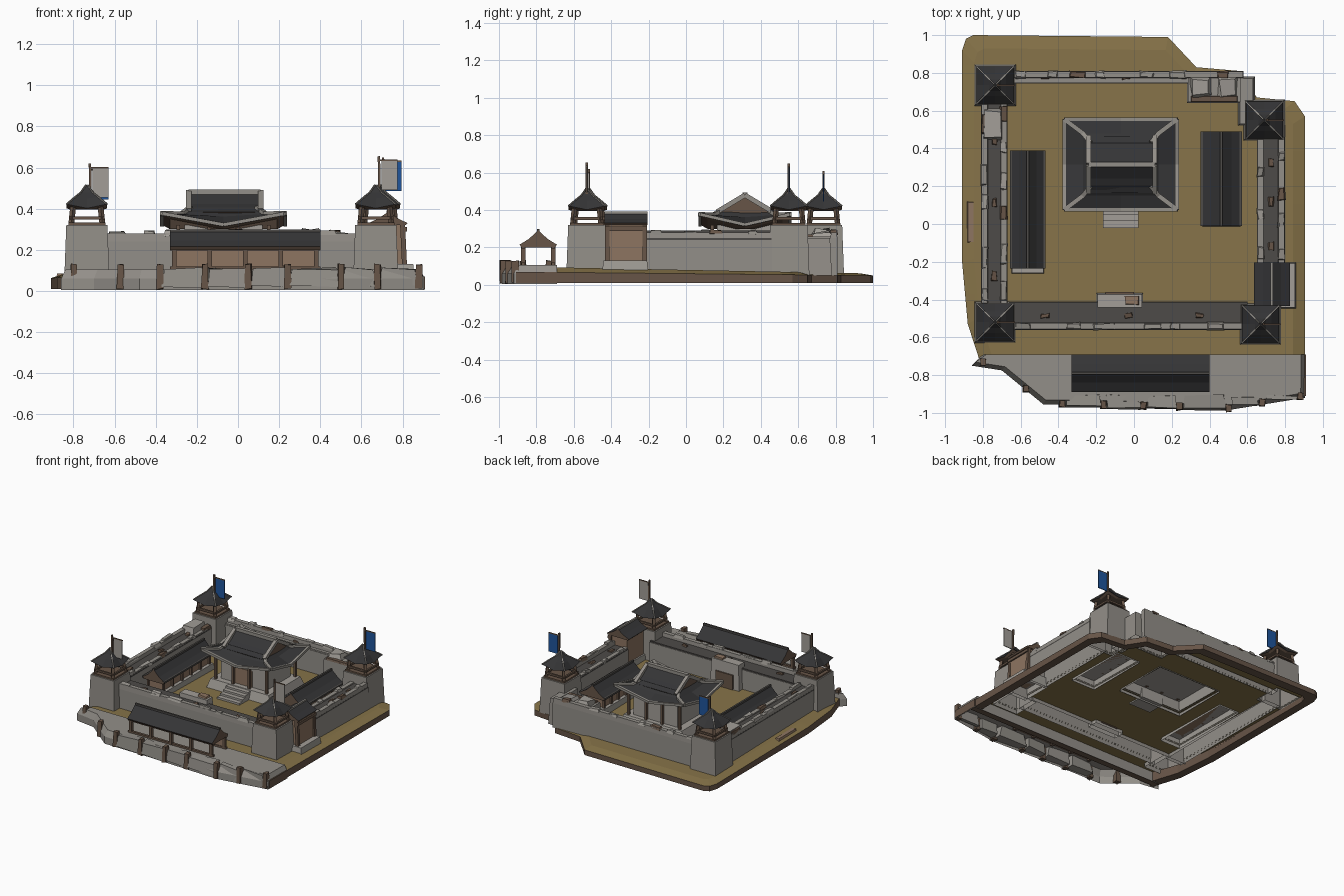
import bpy, bmesh, random
from mathutils import Vector, Matrix
random.seed(4)
if "Cube" in bpy.data.objects:
    bpy.data.objects.remove(bpy.data.objects["Cube"])
holes = []  # footprints of hollow masonry

def material(name, *rgb):
    m = bpy.data.materials.new(name)
    m.use_nodes = True
    m.diffuse_color = (*rgb, 1)
    m.node_tree.nodes["Principled BSDF"].inputs["Base Color"].default_value = (*rgb, 1)
    return m

STONE = material("grey stone", .29, .273, .247)
PALE = material("pale stone", .36, .34, .31)
TILE = material("dark roof tile", .035, .035, .037)
WALK = material("dark walkway", .075, .07, .065)
WOOD = material("brown timber", .135, .09, .063)
PANEL = material("tan panel", .27, .178, .12)
EARTH = material("ochre earth", .24, .172, .066)
BLUE = material("blue cloth", .014, .09, .33)

def finish(name, bm, *mats):
    bmesh.ops.recalc_face_normals(bm, faces=bm.faces)
    me = bpy.data.meshes.new(name)
    bm.to_mesh(me)
    bm.free()
    for m in mats:
        me.materials.append(m)
    bpy.context.collection.objects.link(bpy.data.objects.new(name, me))
    return me

def loft(loops, bands=None, cap=(0, 0)):
    """Join rings of points; bands gives a material slot per band, cap for the two ends."""
    bm = bmesh.new()
    rings = [[bm.verts.new(p) for p in loop] for loop in loops]
    n = len(rings[0])
    for k, (a, b) in enumerate(zip(rings, rings[1:])):
        for i in range(n):
            f = bm.faces.new((a[i], a[(i + 1) % n], b[(i + 1) % n], b[i]))
            f.material_index = bands[k] if bands else 0
    for ring, slot in zip((rings[0], rings[-1]), cap):
        if slot is not None:
            bm.faces.new(ring).material_index = slot
    return bm

def box(name, x0, x1, y0, y1, z0, z1, mat, taper=0, rough=0, hollow=False):
    bm = loft([[(x0 + t, y0 + t, z), (x1 - t, y0 + t, z), (x1 - t, y1 - t, z), (x0 + t, y1 - t, z)]
               for t, z in ((0, z0), (taper, z1))], cap=(None if hollow else 0, 0))
    for v in bm.verts:
        v.co += Vector([random.uniform(-rough, rough) for _ in range(3)])
    if hollow:
        s = taper * .05 / (z1 - z0) + .001
        holes.append((x0 + s, x1 - s, y0 + s, y1 - s))
    finish(name, bm, mat)

def beam(name, a, b, w, mat):
    a, b = Vector(a), Vector(b)
    bm = bmesh.new()
    turn = (b - a).to_track_quat('Z', 'Y').to_matrix().to_4x4()
    bmesh.ops.create_cube(bm, size=1, matrix=Matrix.Translation((a + b) / 2) @ turn
                          @ Matrix.Diagonal((w, w, (b - a).length, 1)))
    finish(name, bm, mat)

def gable_roof(name, x0, x1, y0, y1, eave, ridge, along_x, cap_mat=WALK, cap_size=.014):
    """Sagging pitched roof with timber gables and a ridge cap."""
    prof = [(-1, 0), (-.5, .4), (0, 1), (.5, .4), (1, 0), (.9, -.18), (-.9, -.18)]
    half, mid = ((y1 - y0) / 2, (y0 + y1) / 2) if along_x else ((x1 - x0) / 2, (x0 + x1) / 2)
    ends = (x0, x1) if along_x else (y0, y1)

    def place(t, u, z):
        return (t, mid + u * half, z) if along_x else (mid + u * half, t, z)
    me = finish(name, loft([[place(t, u, eave + v * (ridge - eave)) for u, v in prof]
                            for t in ends], cap=(1, 1)), TILE, WOOD)
    for f in me.polygons:
        if f.normal.z < -.3:
            f.material_index = 1
    beam(name + "_ridge", place(ends[0], 0, ridge), place(ends[1], 0, ridge), cap_size, cap_mat)

def eave_ring(cx, cy, rx, ry, z, lift):
    """Rectangle with mid points and raised corners."""
    steps = [(-1, -1), (0, -1), (1, -1), (1, 0), (1, 1), (0, 1), (-1, 1), (-1, 0)]
    return [(cx + u * rx, cy + v * ry, z + lift * abs(u * v)) for u, v in steps]

# Stone forecourt, open below, with timber posts and big blocks on its face
front = [(.908, -.69), (-.8, -.69), (-.86, -.75), (-.7, -.775), (-.48, -.955), (-.1, -.96),
         (.5, -.985), (.905, -.92)]
finish("stone_forecourt", loft([[(x, y, .005) for x, y in front], [(x, y, .06) for x, y in front],
       [(x * .975, y if y > -.7 else y * .975, .105) for x, y in front]], cap=(None, 0)), STONE)
box("forecourt_east_curb", .9, .91, -.91, -.69, .01, .07, WOOD)
posts = [(-.8, -.74), (-.57, -.88), (-.38, -.96), (-.16, -.965), (.05, -.97), (.24, -.975),
         (.5, -.985), (.68, -.955), (.88, -.92)]
for x, y in posts:
    box("retaining_post", x - .017, x + .017, y - .012, y + .03, .01, .13, WOOD, .003, .004)
for (xa, ya), (xb, yb) in zip(posts[2:], posts[3:]):
    box("forecourt_block", xa + .01, xb - .01, max(ya, yb) - .012, -.9, .02, .108, STONE, .01, .008)

# Curtain walls: hollow body, walkway, parapets and loose stones
def curtain_wall(name, x0, x1, y0, y1, along_x, sides, floor=WALK):
    box(name, x0, x1, y0, y1, .05, .24, STONE, hollow=True)
    box(name + "_walkway", x0, x1, y0 + .004, y1 - .004, .24, .25, floor)
    lo, hi, near, far = (x0, x1, y0, y1) if along_x else (y0, y1, x0, x1)

    def piece(part, p, q, a, b, *rest):
        box(name + part, *((p, q, a, b) if along_x else (a, b, p, q)), *rest)
    for side, top in sides:
        a, b = (far - .038, far) if side > 0 else (near, near + .038)
        piece("_parapet", lo, hi, a, b, .24, top, STONE, .003)
        p = lo + .03
        while p < hi - .1:
            w = random.uniform(.05, .12)
            piece("_stone", p, p + w, a, b, top - .01, top + random.uniform(.002, .018),
                  random.choice((STONE, PALE, STONE, WOOD)), .006, .005)
            p += w + random.uniform(.04, .2)
    for k in (.15, .5, .8):
        p, m = lo + k * (hi - lo), (near + far) / 2
        piece("_debris", p - .025, p + .025, m - .015, m + .015, .24, .262, WOOD, .005, .006)

curtain_wall("front_wall", -.66, .6, -.56, -.41, True, [(-1, .28)])
curtain_wall("back_wall", -.66, .58, .745, .81, True, [(1, .28)], STONE)
curtain_wall("west_wall", -.81, -.67, -.44, .66, False, [(-1, .28), (1, .258)])
curtain_wall("east_wall", .65, .8, -.22, .46, False, [(1, .28), (-1, .258)])

# Rubble bastion, wall blocks and inner gate
box("bastion", .28, .57, .64, .81, .05, .26, STONE, .006, 0, True)
box("bastion_link", .55, .64, .52, .78, .05, .25, STONE, .01, 0, True)
box("bastion_rubble", .3, .42, .67, .79, .25, .3, PALE, .02, .012)
box("bastion_rubble", .44, .55, .66, .78, .25, .285, PALE, .02, .012)
box("bastion_floor", .3, .55, .645, .68, .255, .27, WOOD, .004)
box("west_wall_block", -.8, -.69, .45, .61, .24, .3, PALE, .01, .008)
box("inner_gate", -.2, .05, -.45, -.365, .05, .285, PALE, .008, 0, True)
box("inner_gate_door", -.15, 0, -.372, -.36, .07, .2, WOOD)
box("inner_gate_beam", -.05, .03, -.43, -.38, .28, .3, PANEL, .004, .004)
box("west_path", -.885, -.845, -.1, .12, .06, .084, PANEL, .006)

# Watchtowers with flared roofs and banners
def tower(cx, cy, cloth, mast):
    box("tower_body", cx - .11, cx + .11, cy - .11, cy + .11, .05, .32, STONE, .01, 0, True)
    box("tower_deck", cx - .09, cx + .09, cy - .09, cy + .09, .318, .332, WOOD)
    for s in (-.076, .076):
        for t in (-.076, .076):
            beam("tower_post", (cx + s, cy + t, .32), (cx + s * .86, cy + t * .86, .425), .02, WOOD)
        beam("tower_rail", (cx + s, cy - .08, .355), (cx + s, cy + .08, .355), .014, WOOD)
        beam("tower_rail", (cx - .08, cy + s, .355), (cx + .08, cy + s, .355), .014, WOOD)
    rings = [eave_ring(cx, cy, r, r, z, lift) for r, z, lift in
             [(.08, .395, .015), (.098, .402, .02), (.058, .45, .006), (.03, .478, 0), (.004, .515, 0)]]
    finish("tower_roof", loft(rings, [1, 0, 0, 0], (1, 0)), TILE, WOOD)
    for i in (0, 2, 4, 6):
        for a, b in zip(rings[1:], rings[2:]):
            beam("tower_hip", a[i], b[i], .007, STONE)
    px, top = cx + .02, mast - .02
    beam("banner_pole", (px, cy, .4), (px - .005, cy, mast), .012, WOOD)
    beam("banner_arm", (px - .01, cy, top), (px + .085, cy, top), .007, WOOD)
    box("banner", px + .008, px + .085, cy - .003, cy + .003, top - .145, top, cloth)

for spot in ((-.735, -.52, PALE, .62), (.67, -.53, PALE, .655), (-.735, .735, BLUE, .61),
             (.69, .55, BLUE, .65)):
    tower(*spot)

# Long halls beside the court
def side_hall(name, x0, x1, y0, y1, porch):
    box(name + "_plinth", x0 + .005, x1 - .005, y0 - porch, y1, .05, .12, PALE, .005, 0, True)
    box(name + "_body", x0 + .035, x1 - .035, y0 + .03, y1 - .03, .12, .21, PANEL)
    for x in (x0 + .028, x1 - .028):
        for i in range(6):
            y = y0 + .03 + i * (y1 - y0 - .06) / 5
            beam(name + "_column", (x, y, .12), (x, y, .21), .016, WOOD)
    gable_roof(name + "_roof", x0, x1, y0, y1, .205, .285, False)
    for x in (x0 + .004, x1 - .004):
        beam(name + "_eave", (x, y0, .205), (x, y1, .205), .013, WALK)

side_hall("west_hall", -.655, -.47, -.235, .39, .03)
side_hall("east_hall", .355, .57, -.01, .49, .005)

# Front gallery, open at both ends
gable_roof("gallery_roof", -.33, .4, -.89, -.69, .215, .292, True)
box("gallery_back", -.32, .39, -.715, -.705, .1, .215, PANEL)
for y in (-.87, -.71):
    for i in range(5):
        x = -.31 + i * .1725
        beam("gallery_column", (x, y, .09), (x, y, .215), .022, WOOD)
    for z in (.11, .205):
        beam("gallery_rail", (-.33, y, z), (.4, y, z), .019, WOOD)

# East gatehouse
box("gatehouse_plinth", .64, .86, -.45, -.2, .05, .13, PALE, .008, 0, True)
box("gatehouse_body", .66, .81, -.42, -.22, .13, .33, PANEL)
for y in (-.42, -.22):
    beam("gatehouse_post", (.81, y, .12), (.8, y, .33), .024, WOOD)
beam("gatehouse_lintel", (.81, -.43, .3), (.81, -.21, .3), .022, WOOD)
gable_roof("gatehouse_roof", .635, .825, -.435, -.205, .33, .385, False, STONE)

# Main hall: podium, steps, columns and hip-and-gable roof
box("hall_podium", -.35, .21, .09, .54, .05, .145, PALE, .03, 0, True)
for i in range(4):
    box("hall_step", -.165, .025, -.02 + i * .035, .12, .06, .095 + i * .015, PALE)
box("hall_body", -.26, .12, .165, .475, .14, .32, PALE)
box("hall_door", -.15, .01, .158, .166, .145, .27, PANEL)
for y in (.14, .49):
    for x in (-.29, -.14, 0, .15):
        beam("hall_column", (x, y, .14), (x, y, .32), .018, WOOD)
rings = [eave_ring(-.07, .315, *r) for r in
         [(.26, .2, .3, .05), (.3, .24, .322, .055), (.2, .165, .362, .012), (.16, .115, .405, 0)]]
finish("hall_lower_roof", loft(rings, [1, 0, 0], (1, 0)), TILE, WOOD)
gable_roof("hall_upper_roof", -.24, .11, .165, .465, .385, .48, True, STONE, .028)
for i in range(8):
    beam("hall_eave_trim", rings[1][i], rings[1][(i + 1) % 8], .018, STONE)
    if i % 2 == 0:
        for a, b in zip(rings[1:], rings[2:]):
            beam("hall_hip", a[i], b[i], .024, STONE)
for x in (-.24, .11):
    for y in (.165, .465):
        beam("hall_verge", (x, y, .39), (x, .315, .48), .026, STONE)

# Earth base: timber rim and a thin sheet, opened under the hollow masonry
outline = [(-.91, .92), (-.89, .98), (-.85, 1), (.18, .99), (.33, .83), (.56, .81), (.65, .67),
           (.85, .65), (.905, .57), (.905, -.745), (-.81, -.745), (-.88, -.53), (-.91, -.2)]
earth = loft([[(x * s, y * s, z - slope * y) for x, y in outline] for s, z, slope in
              [(.93, .07, .018), (.93, .01, 0), (1, .01, 0), (1, .06, .01), (.93, .08, .018)]],
             [1, 1, 1, 0])
for hole in holes:
    for i, c in enumerate(hole):
        axis = Vector((i < 2, i > 1, 0))
        bmesh.ops.bisect_plane(earth, geom=earth.verts[:] + earth.edges[:] + earth.faces[:],
                               plane_co=axis * c, plane_no=axis)
centres = [(f, f.calc_center_median()) for f in earth.faces if abs(f.normal.z) > .5]
bmesh.ops.delete(earth, context='FACES', geom=[f for f, c in centres if c.z > .05 and any(
    a < c.x < b and d < c.y < e for a, b, d, e in holes)])
finish("earth_base", earth, EARTH, WOOD)
